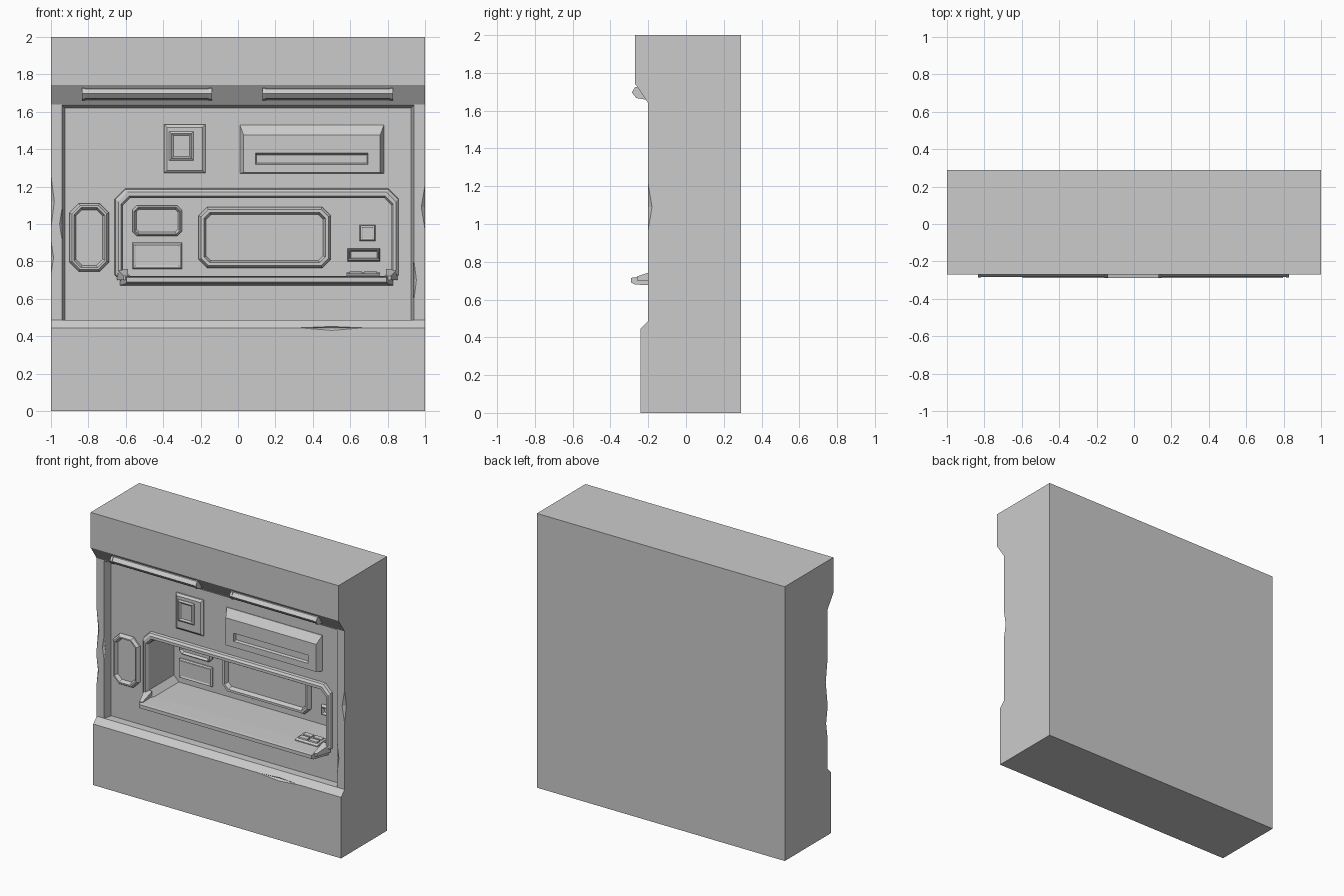
import bpy, bmesh

if "Cube" in bpy.data.objects:
    bpy.data.objects.remove(bpy.data.objects["Cube"])

PANEL = -0.14   # recessed front panel
BACK = 0.14     # back wall of the niche


def finish(bm, name):
    bmesh.ops.recalc_face_normals(bm, faces=bm.faces[:])
    me = bpy.data.meshes.new(name)
    bm.to_mesh(me)
    bm.free()
    ob = bpy.data.objects.new(name, me)
    bpy.context.collection.objects.link(ob)
    return ob


def loop(x0, x1, z0, z1, c, y):
    """Rectangle outline facing -y, with corners clipped by c."""
    if c <= 0:
        return [(x0, y, z0), (x1, y, z0), (x1, y, z1), (x0, y, z1)]
    return [(x0 + c, y, z0), (x1 - c, y, z0), (x1, y, z0 + c), (x1, y, z1 - c),
            (x1 - c, y, z1), (x0 + c, y, z1), (x0, y, z1 - c), (x0, y, z0 + c)]


def loft(name, sections, closed=False):
    """Skin a list of outlines; cap the ends, or join last to first as a ring."""
    bm = bmesh.new()
    rings = [[bm.verts.new(p) for p in loop(*s)] for s in sections]
    pairs = list(zip(rings, rings[1:])) + ([(rings[-1], rings[0])] if closed else [])
    for a, b in pairs:
        for i in range(len(a)):
            j = (i + 1) % len(a)
            bm.faces.new((a[i], a[j], b[j], b[i]))
    if not closed:
        bm.faces.new(rings[0])
        bm.faces.new(rings[-1])
    return finish(bm, name)


def extrude_x(name, profile, x0, x1):
    bm = bmesh.new()
    f = bm.faces.new([bm.verts.new((x0, y, z)) for y, z in profile])
    ext = bmesh.ops.extrude_face_region(bm, geom=[f])
    moved = [v for v in ext["geom"] if isinstance(v, bmesh.types.BMVert)]
    bmesh.ops.translate(bm, verts=moved, vec=(x1 - x0, 0, 0))
    return finish(bm, name)


def chip(c, r):
    bm = bmesh.new()
    for k in range(3):
        for s in (-1, 1):
            p = list(c)
            p[k] += s * r[k]
            bm.verts.new(p)
    bmesh.ops.convex_hull(bm, input=bm.verts[:])
    return finish(bm, "chip_cutter")


def cut(ob, cutter):
    cutter.hide_render = True
    m = ob.modifiers.new("cut", 'BOOLEAN')
    m.operation, m.solver, m.object = 'DIFFERENCE', 'EXACT', cutter
    bpy.context.view_layer.objects.active = ob
    bpy.ops.object.modifier_apply(modifier=m.name)
    bpy.data.objects.remove(cutter)


def rimmed(name, x0, x1, z0, z1, c, base, rise, rim, floor):
    """Raised bezel with bevelled rim and a sunken centre plate."""
    e = 0.012
    secs = [(0, base + 0.01), (0, base - rise * 0.4), (e, base - rise),
            (rim - e, base - rise), (rim, base - floor)]
    return loft(name, [(x0 + i, x1 - i, z0 + i, z1 - i, max(c - 0.5 * i, 0) if c else 0, y)
                       for i, y in secs])


# wall body with base ledge and overhanging header
body = extrude_x("wall_body", [(0.29, 0), (-0.24, 0), (-0.24, 0.445), (-0.2, 0.487),
                               (-0.2, 1.64), (-0.27, 1.743), (-0.27, 2), (0.29, 2)], -1, 1)
cut(body, loft("panel_cutter", [(-0.948, 0.948, 0.487, 1.642, 0, -0.23),
                                (-0.94, 0.94, 0.487, 1.635, 0, -0.2),
                                (-0.925, 0.925, 0.487, 1.62, 0, PANEL)]))
cut(body, loft("niche_cutter", [(-0.615, 0.82, 0.72, 1.14, 0.04, -0.3),
                                (-0.615, 0.82, 0.72, 1.14, 0.04, BACK)]))

# worn chips along the edges
for c, r in [((-1, -0.2, 1.12), (0.018, 0.018, 0.14)), ((-1, -0.2, 0.82), (0.014, 0.014, 0.09)),
             ((1, -0.2, 1.09), (0.02, 0.02, 0.12)), ((0.5, -0.24, 0.445), (0.17, 0.014, 0.014)),
             ((0.94, -0.2, 0.7), (0.014, 0.014, 0.11)), ((-0.94, -0.2, 1.0), (0.014, 0.014, 0.09))]:
    cut(body, chip(c, r))

# niche surround
loft("niche_frame", [(-0.66, 0.86, 0.672, 1.19, 0.055, PANEL + 0.005),
                     (-0.655, 0.855, 0.675, 1.185, 0.053, -0.16),
                     (-0.64, 0.845, 0.69, 1.17, 0.05, -0.172),
                     (-0.625, 0.83, 0.71, 1.15, 0.043, -0.172),
                     (-0.615, 0.82, 0.72, 1.14, 0.04, -0.155),
                     (-0.615, 0.82, 0.72, 1.14, 0.04, PANEL + 0.005)], closed=True)

# projecting shelf lip with corner gussets
loft("shelf_lip", [(-0.63, 0.83, 0.672, 0.722, 0, PANEL), (-0.6, 0.8, 0.68, 0.718, 0, -0.27),
                   (-0.595, 0.795, 0.69, 0.715, 0, -0.29)])
for side in (-1, 1):
    def span(a, b):
        return tuple(sorted((0.1025 + side * a, 0.1025 + side * b)))
    loft("shelf_gusset", [(*span(0.69, 0.75), 0.7, 0.76, 0, -0.15),
                          (*span(0.69, 0.715), 0.7, 0.722, 0, -0.26)])

# overhead light bars
for x0, x1 in ((-0.835, -0.14), (0.13, 0.83)):
    extrude_x("light_bar", [(-0.25, 1.725), (-0.265, 1.722), (-0.284, 1.697),
                            (-0.263, 1.672), (-0.225, 1.665), (-0.205, 1.66)], x0 + 0.015, x1 - 0.015)
    for xe in (x0, x1 - 0.018):
        extrude_x("light_bar_end", [(-0.25, 1.728), (-0.27, 1.725), (-0.287, 1.697),
                                    (-0.264, 1.667), (-0.222, 1.66), (-0.2, 1.66)], xe, xe + 0.018)

# sloped dispenser housing with a slot
housing = loft("dispenser_housing", [(0.01, 0.78, 1.27, 1.53, 0, PANEL + 0.01),
                                     (0.01, 0.78, 1.27, 1.53, 0, PANEL - 0.005),
                                     (0.03, 0.76, 1.275, 1.475, 0, -0.185)])
cut(housing, loft("slot_cutter", [(0.09, 0.7, 1.315, 1.385, 0, -0.2),
                                  (0.1, 0.69, 1.325, 1.37, 0, -0.165)]))

# upper wall switch
loft("switch_plate", [(-0.395, -0.175, 1.272, 1.532, 0, PANEL + 0.01),
                      (-0.395, -0.175, 1.272, 1.532, 0, PANEL - 0.01),
                      (-0.38, -0.19, 1.287, 1.517, 0, PANEL - 0.022)])
rimmed("switch_button", -0.368, -0.238, 1.34, 1.495, 0, PANEL - 0.02, 0.014, 0.022, 0.005)

# side reader beside the niche
rimmed("side_reader", -0.9, -0.69, 0.745, 1.11, 0.05, PANEL, 0.03, 0.034, 0.006)

# fittings on the niche back wall
rimmed("screen", -0.21, 0.495, 0.765, 1.09, 0.045, BACK, 0.035, 0.04, 0.006)
rimmed("upper_display", -0.565, -0.3, 0.935, 1.1, 0.025, BACK, 0.025, 0.022, 0.006)
rimmed("lower_display", -0.565, -0.3, 0.76, 0.9, 0, BACK, 0.02, 0.018, 0.014)
rimmed("small_button", 0.65, 0.735, 0.91, 0.995, 0, BACK, 0.02, 0.016, 0.012)
rimmed("card_slot", 0.585, 0.76, 0.8, 0.87, 0, BACK, 0.03, 0.018, 0.006)

# keypad resting on the shelf
extrude_x("keypad_base", [(-0.17, 0.715), (-0.17, 0.727), (-0.155, 0.735), (-0.06, 0.74),
                          (-0.05, 0.73), (-0.05, 0.715)], 0.58, 0.76)
for kx in (0.595, 0.675):
    for ky in (-0.155, -0.105):
        extrude_x("keypad_key", [(ky, 0.73), (ky + 0.004, 0.744), (ky + 0.036, 0.747),
                                 (ky + 0.04, 0.73)], kx, kx + 0.068)
